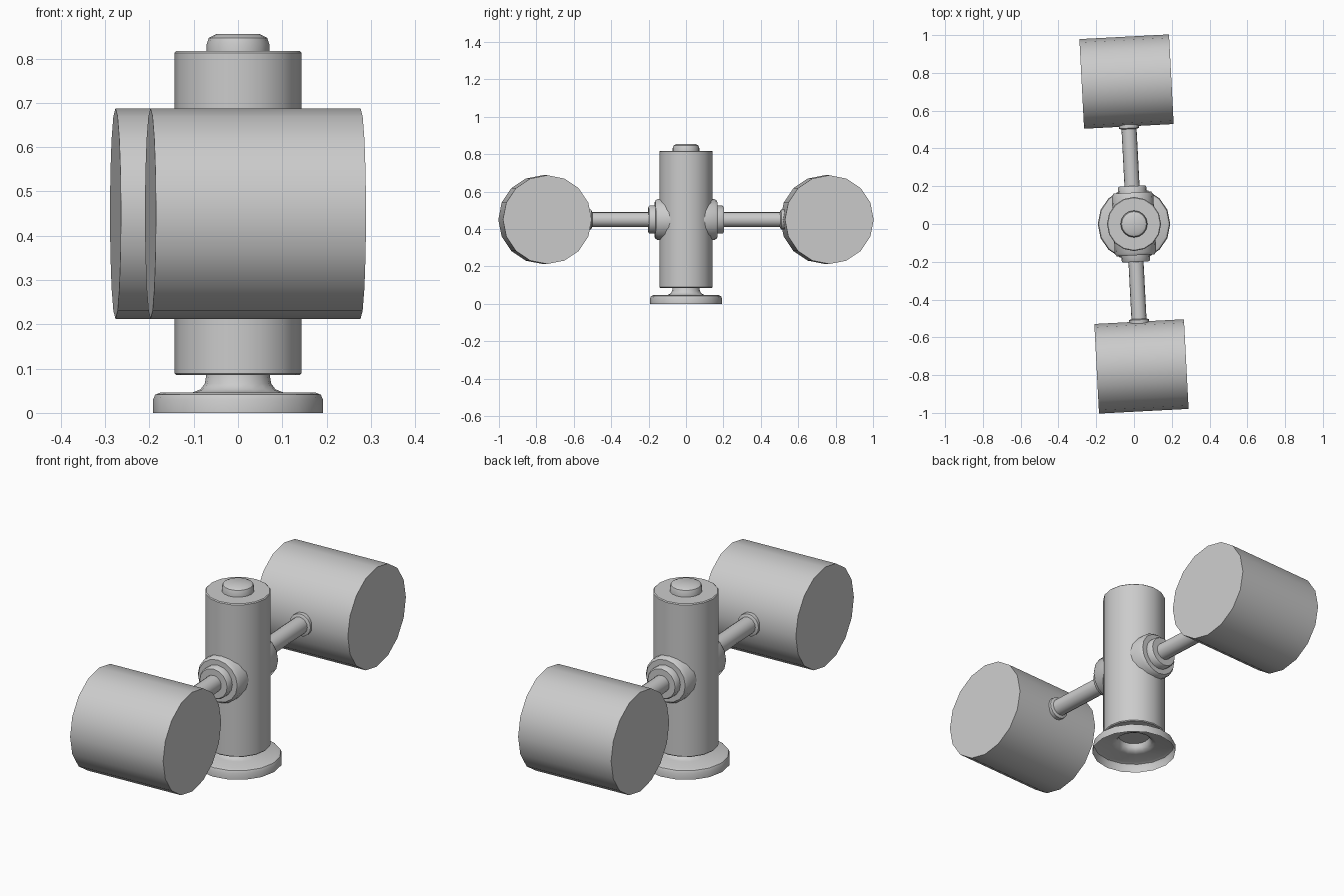
import bpy, bmesh, math
from mathutils import Matrix

cube = bpy.data.objects.get("Cube")
if cube:
    bpy.data.objects.remove(cube)

grey = bpy.data.materials.new("plain_grey")
grey.use_nodes = True
COLOR = (0.6, 0.6, 0.6, 1)
grey.diffuse_color = COLOR
grey.node_tree.nodes["Principled BSDF"].inputs["Base Color"].default_value = COLOR


def lathe(name, profile, sides, matrix=Matrix(), caps=True):
    """Turn a (radius, height) profile around local z; optionally close both ends."""
    bm = bmesh.new()
    rings = []
    for r, h in profile:
        rings.append([bm.verts.new((r * math.cos(2 * math.pi * i / sides),
                                    r * math.sin(2 * math.pi * i / sides), h))
                      for i in range(sides)])
    for low, high in zip(rings, rings[1:]):
        for i in range(sides):
            j = (i + 1) % sides
            bm.faces.new((low[i], low[j], high[j], high[i]))
    if caps:
        bm.faces.new(rings[0][::-1])
        bm.faces.new(rings[-1])
    mesh = bpy.data.meshes.new(name)
    bm.to_mesh(mesh)
    bm.free()
    mesh.materials.append(grey)
    obj = bpy.data.objects.new(name, mesh)
    obj.matrix_world = matrix
    bpy.context.collection.objects.link(obj)
    bpy.ops.object.select_all(action="DESELECT")
    obj.select_set(True)
    bpy.context.view_layer.objects.active = obj
    bpy.ops.object.shade_smooth_by_angle(angle=math.radians(40))
    return obj


# Central post with its cap and hollow foot
lathe("post", [(0.139, 0.085), (0.143, 0.089), (0.143, 0.813), (0.139, 0.817)], 16)
lathe("top_knob", [(0.071, 0.81), (0.071, 0.832), (0.066, 0.847), (0.05, 0.855)], 16)
lathe("foot", [(0.192, 0), (0.192, 0.03), (0.187, 0.041), (0.175, 0.046),
               (0.103, 0.046), (0.085, 0.053), (0.075, 0.066), (0.071, 0.09)],
      16, caps=False)

# Two opposite arms, each with collar, rod and drum head, turned slightly about z
for label, turn in (("back", 3), ("front", 183)):
    base = Matrix.Translation((0, 0, 0.45)) @ Matrix.Rotation(math.radians(turn), 4, "Z")
    outward = base @ Matrix.Rotation(math.radians(-90), 4, "X")
    lathe(label + "_collar", [(0.11, 0.06), (0.11, 0.152), (0.1, 0.166)], 16, outward)
    lathe(label + "_boss", [(0.075, 0.15), (0.075, 0.195), (0.07, 0.201)], 16, outward)
    lathe(label + "_rod", [(0.04, 0.18), (0.04, 0.54)], 16, outward)
    lathe(label + "_rod_flange", [(0.042, 0.503), (0.053, 0.508), (0.053, 0.55)], 16, outward)
    sideways = base @ Matrix.Translation((0, 0.755, 0)) @ Matrix.Rotation(math.radians(90), 4, "Y")
    lathe(label + "_drum", [(0.2375, -0.2375), (0.2375, 0.2375)], 16, sideways)
